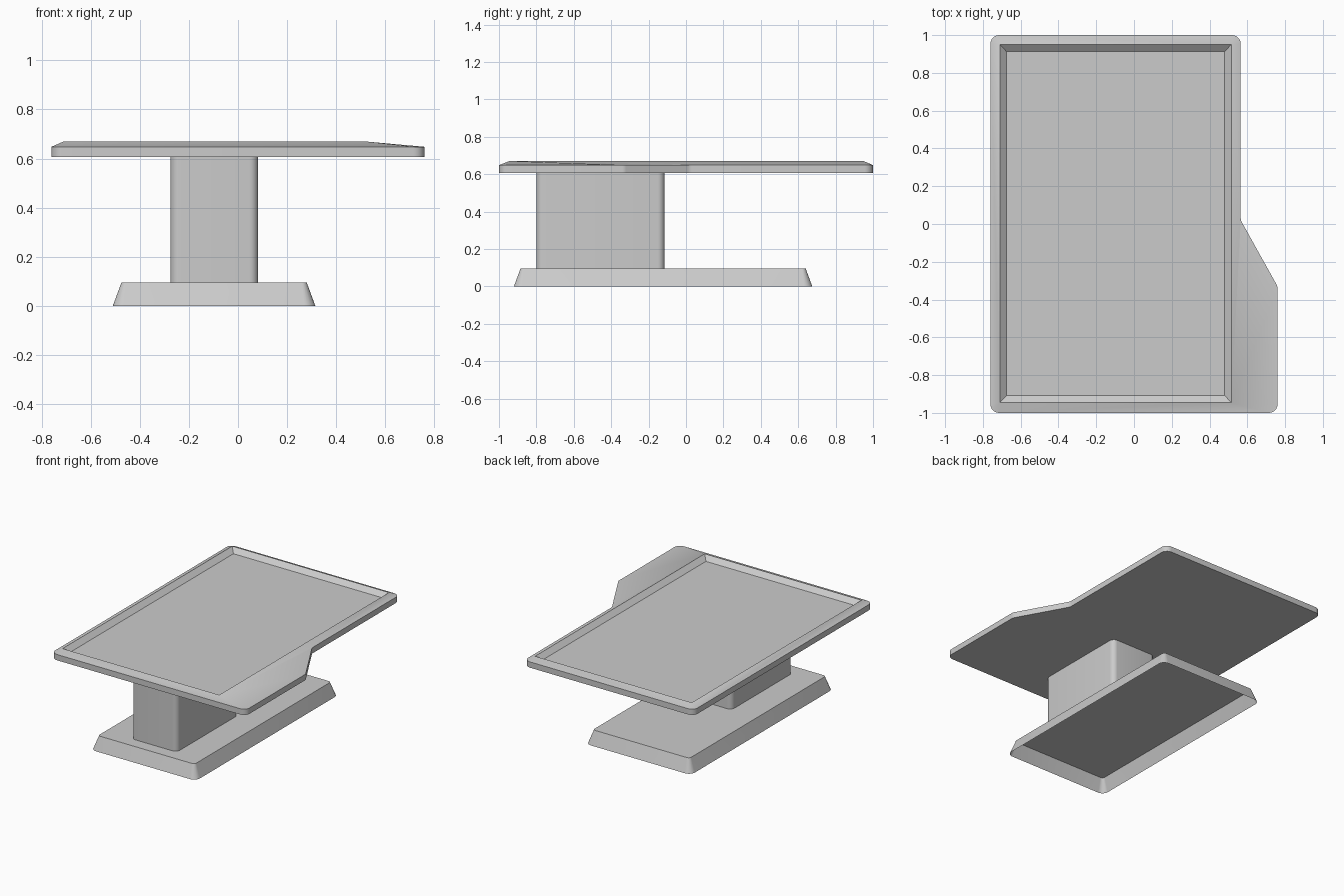
import bpy
import bmesh
import math
from mathutils import Vector

cube = bpy.data.objects.get("Cube")
if cube:
    bpy.data.objects.remove(cube, do_unlink=True)

grey = bpy.data.materials.new("plain grey")
grey.use_nodes = True
colour = (0.6, 0.6, 0.6, 1)
grey.diffuse_color = colour
grey.node_tree.nodes["Principled BSDF"].inputs["Base Color"].default_value = colour


def rectangle(x0, x1, y0, y1):
    return [(x0, y0), (x1, y0), (x1, y1), (x0, y1)]


def rounded(points, radius, steps=5):
    """Outline with every corner replaced by a fillet arc."""
    outline = []
    for i, p in enumerate(points):
        p = Vector(p)
        a = (Vector(points[i - 1]) - p).normalized()
        b = (Vector(points[(i + 1) % len(points)]) - p).normalized()
        half = a.angle(b) / 2
        centre = p + (a + b).normalized() * radius / math.sin(half)
        start = p + a * radius / math.tan(half) - centre
        end = p + b * radius / math.tan(half) - centre
        for k in range(steps + 1):
            spoke = start.lerp(end, k / steps).normalized() * radius
            outline.append(centre + spoke)
    return outline


def ring(bm, outline, z):
    return [bm.verts.new((p[0], p[1], z)) for p in outline]


def skin(bm, lower, upper):
    n = len(lower)
    for i in range(n):
        j = (i + 1) % n
        bm.faces.new((lower[i], lower[j], upper[j], upper[i]))


def finish(bm, name):
    mesh = bpy.data.meshes.new(name)
    bm.to_mesh(mesh)
    bm.free()
    mesh.materials.append(grey)
    obj = bpy.data.objects.new(name, mesh)
    bpy.context.collection.objects.link(obj)
    bpy.ops.object.select_all(action="DESELECT")
    obj.select_set(True)
    bpy.context.view_layer.objects.active = obj
    bpy.ops.object.shade_smooth_by_angle(angle=math.radians(30))


# Flared foot, open underneath
bm = bmesh.new()
foot = ring(bm, rounded(rectangle(-0.51, 0.315, -0.92, 0.675), 0.045), 0)
deck = ring(bm, rounded(rectangle(-0.475, 0.28, -0.885, 0.64), 0.02), 0.095)
skin(bm, foot, deck)
bm.faces.new(deck)
finish(bm, "base")

# Rounded column
bm = bmesh.new()
outline = rounded(rectangle(-0.275, 0.082, -0.8, -0.115), 0.035)
skin(bm, ring(bm, outline, 0.095), ring(bm, outline, 0.607))
finish(bm, "column")

# Top slab with a chamfered upper edge
bm = bmesh.new()
slab = rounded([(-0.76, -1), (0.76, -1), (0.76, -0.33),
                (0.565, 0.02), (0.565, 1), (-0.76, 1)], 0.045)
bottom, side = ring(bm, slab, 0.607), ring(bm, slab, 0.648)
bm.faces.new(bottom[::-1])
skin(bm, bottom, side)
top = bm.faces.new(side)
bmesh.ops.inset_region(bm, faces=[top], thickness=0.018, depth=0.022)
rim_edges = list(top.edges)
bmesh.ops.delete(bm, geom=[top], context="FACES_ONLY")

# Shallow tray sunk into the slab with sloping walls
mouth = ring(bm, rectangle(-0.71, 0.515, -0.945, 0.95), 0.67)
floor = ring(bm, rectangle(-0.675, 0.48, -0.908, 0.913), 0.64)
skin(bm, floor[::-1], mouth[::-1])
bm.faces.new(floor)
mouth_edges = [bm.edges.get((mouth[i - 1], mouth[i])) for i in range(4)]
bmesh.ops.triangle_fill(bm, edges=rim_edges + mouth_edges, use_beauty=True,
                        normal=(0, 0, 1))
bmesh.ops.recalc_face_normals(bm, faces=bm.faces)
finish(bm, "table_top")
